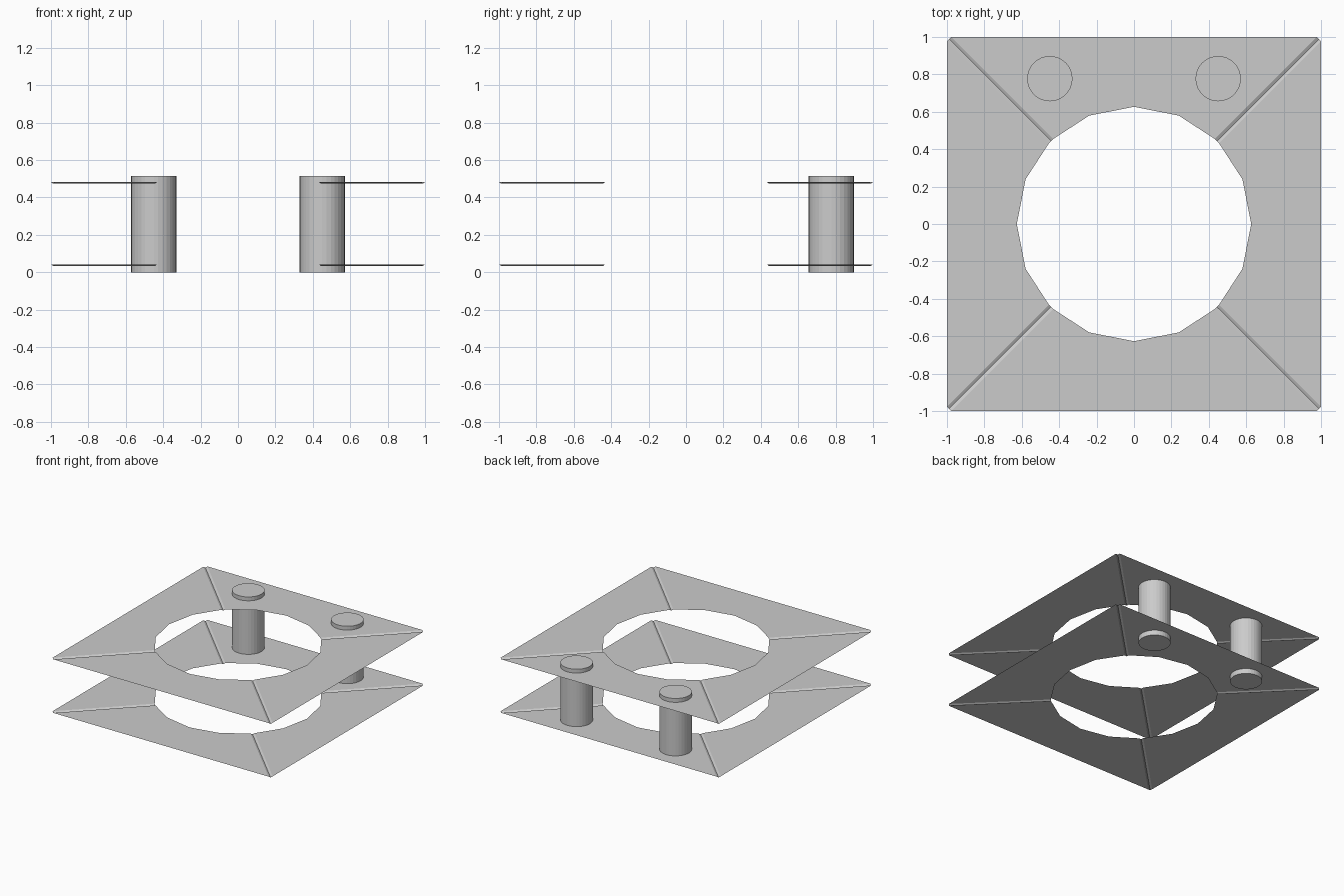
import bpy, bmesh
from math import sin, cos, pi
from mathutils import Matrix, Vector

if "Cube" in bpy.data.objects:
    bpy.data.objects.remove(bpy.data.objects["Cube"])

HOLE_R = 0.627    # 16-sided opening
CUT = 0.022       # clipped corner length
DEPTH = 0.008     # crease depth


def finish(bm, name):
    bmesh.ops.remove_doubles(bm, verts=bm.verts, dist=1e-5)
    mesh = bpy.data.meshes.new(name)
    bm.to_mesh(mesh)
    bm.free()
    obj = bpy.data.objects.new(name, mesh)
    bpy.context.collection.objects.link(obj)
    return obj


def frame_plate(name, z):
    """Thin square sheet with a round opening and a V crease on each diagonal."""
    bm = bmesh.new()
    for k in range(4):
        rot = Matrix.Rotation(k * pi / 2, 4, 'Z')

        def face(points):
            bm.faces.new([bm.verts.new(rot @ Vector((x, y, z + h))) for x, y, h in points])

        # one trapezoid panel with its share of the opening
        arc = [(HOLE_R * cos(a), HOLE_R * sin(a), 0)
               for a in (pi / 4 + i * pi / 8 for i in range(5))]
        d = HOLE_R * cos(pi / 4)
        s = CUT / 2
        arc[0] = (d - s, d + s, 0)
        arc[-1] = (s - d, d + s, 0)
        out_r, out_l = (1 - CUT, 1, 0), (CUT - 1, 1, 0)
        mid = [(x, 1, 0) for x in (0.25, 0, -0.25)]
        top = [out_r] + mid + [out_l]
        for i in range(4):
            face([arc[i], top[i], top[i + 1], arc[i + 1]])

        # diagonal V crease
        low_in = (d, d, -DEPTH)
        low_out = (1 - s, 1 - s, -DEPTH)
        face([low_in, low_out, out_r, arc[0]])
        face([(d + s, d - s, 0), (1, 1 - CUT, 0), low_out, low_in])
    return finish(bm, name)


def post(name, x):
    bm = bmesh.new()
    height = 0.514
    bmesh.ops.create_cone(bm, cap_ends=True, segments=32, radius1=0.121,
                          radius2=0.121, depth=height,
                          matrix=Matrix.Translation((x, 0.777, height / 2)))
    return finish(bm, name)


# two stacked sheets
frame_plate("lower_plate", 0.042)
frame_plate("upper_plate", 0.482)

# two posts through the rear panels
post("left_post", -0.45)
post("right_post", 0.45)
